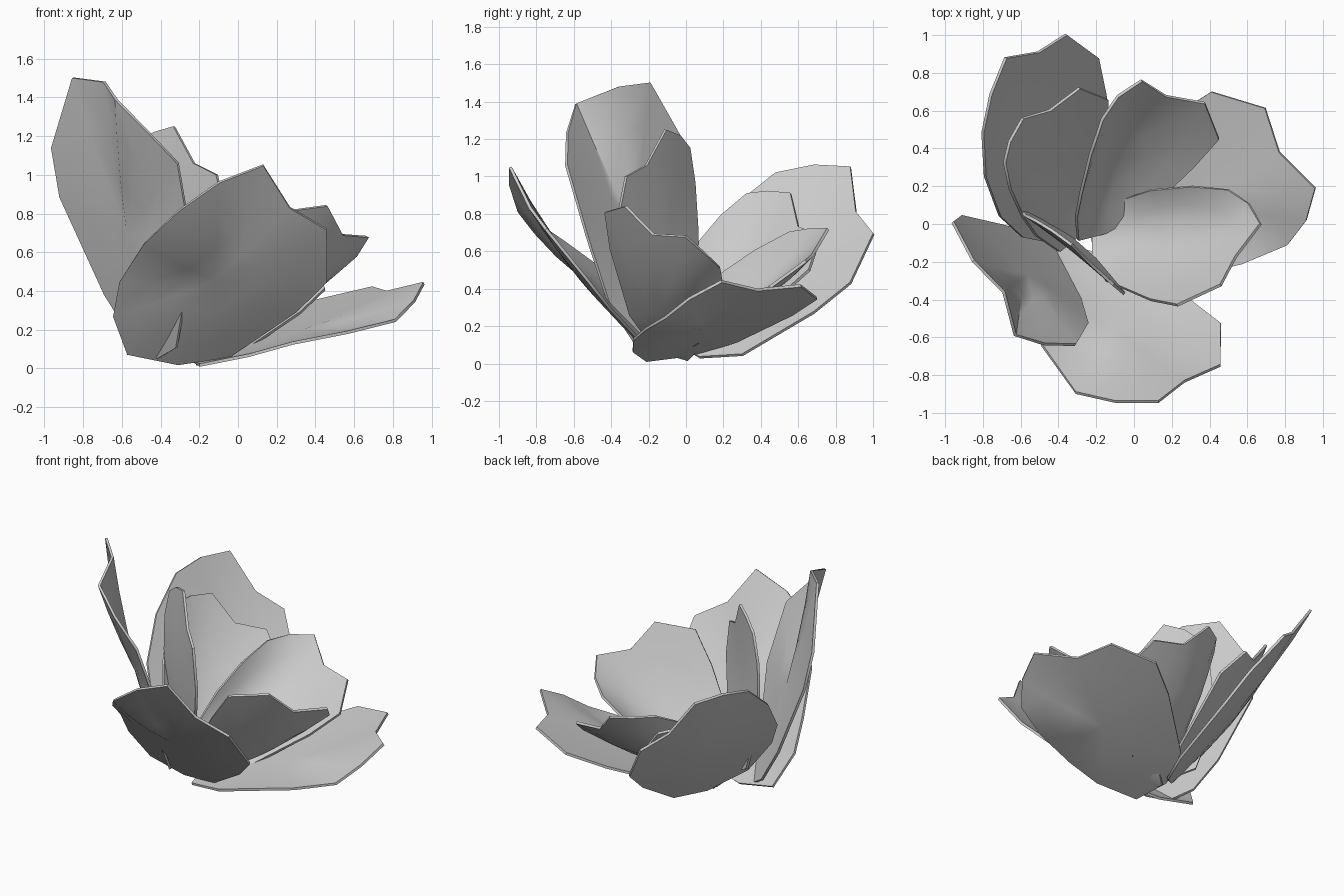
import bpy
from mathutils import Vector

if "Cube" in bpy.data.objects:
    bpy.data.objects.remove(bpy.data.objects["Cube"])

# Shared ragged petal outline: (across, along, curl outward), widest at along = 0.41
OUTLINE = [(0, -.02, 0), (.45, .02, 0), (.85, .257, 0), (1, .41, 0), (.81, .683, 0), (.41, .80, 0),
           (0, 1, 0), (-.39, .96, .05), (-.72, .86, .1), (-.93, .65, .05), (-1, .41, 0),
           (-.9, .23, 0), (-.56, .03, 0)]
# Taller outline that is widest near the top
TALL = [(0, -.02, 0), (.35, .03, 0), (.65, .2, 0), (.9, .45, -.04), (1, .73, 0), (.75, .86, .08),
        (.45, .97, .13), (0, 1, 0), (-.5, 1, 0), (-1, .73, 0), (-1, .55, 0), (-.6, .2, 0), (-.3, .03, 0)]
AXIS = Vector((0, 0, .9))


def petal(name, base, tip, left, right, bow, curl=0, outline=OUTLINE, wide=.41):
    b, t, l, r = (Vector(p) for p in (base, tip, left, right))
    length, side = t - b, (r - l) / 2
    mid = (l + r) / 2
    out = side.cross(length).normalized()
    if out.dot(mid - AXIS) < 0:
        out = -out

    def rib(v):
        return b + length * v + out * (bow * 4 * v * (1 - v))

    cup = mid - rib(wide)

    def surf(u, v, w):
        return rib(v) + side * u + cup * (u * u) + out * (w * curl)

    # Concentric rings from the petal heart to the rim
    verts, faces, n = [surf(0, .45, 0)], [], len(outline)
    for k in (.35, .7, 1):
        verts += [surf(u * k, .45 + (v - .45) * k, w * k) for u, v, w in outline]
    for i in range(n):
        j = (i + 1) % n
        faces.append((0, 1 + i, 1 + j))
        for a in (1, 1 + n):
            faces.append((a + i, a + n + i, a + n + j, a + j))
    mesh = bpy.data.meshes.new(name)
    mesh.from_pydata([tuple(p) for p in verts], [], faces)
    ob = bpy.data.objects.new(name, mesh)
    bpy.context.collection.objects.link(ob)
    bpy.ops.object.select_all(action='DESELECT')
    bpy.context.view_layer.objects.active = ob
    ob.select_set(True)
    # Thin sheet with a crisp rim
    mod = ob.modifiers.new("thickness", 'SOLIDIFY')
    mod.thickness, mod.offset = .016, 0
    bpy.ops.object.modifier_apply(modifier=mod.name)
    bpy.ops.object.shade_smooth_by_angle(angle=.7)


# Outer petals: base, tip, left and right widest points, outward bow, rim curl
petal("outer_petal_front", (-.3, -.15, .04), (.13, -.94, 1.05), (-.61, -.38, .45), (.46, -.53, .45), .06, 1.6)
petal("outer_petal_left", (-.42, -.15, .08), (-.69, -.36, 1.48), (-.96, .01, 1.14), (-.31, -.64, 1.06), .04, 1,
      TALL, .73)
petal("outer_petal_back", (-.22, .09, .05), (-.68, .88, 1.05), (-.71, .04, .6), (-.19, .88, .43), .05, -.3)
petal("outer_petal_right", (-.22, .02, .05), (.96, .19, .44), (.28, -.28, .13), (.41, .70, .35), .04, .8)

# Inner petals, smaller
petal("inner_petal_front_right", (-.2, -.16, .08), (.67, 0, .68), (.09, .18, .27), (.23, -.43, .81), .05)
petal("inner_petal_back_right", (-.15, -.03, .08), (.04, .76, .72), (-.28, .17, .47), (.45, .45, .41), .05)
petal("inner_petal_back_left", (-.28, -.03, .09), (-.59, .56, .91), (-.59, .04, .62), (-.14, .66, .5), .05)
petal("inner_petal_left", (-.33, -.08, .16), (-.33, -.11, 1.25), (-.59, .06, .72), (-.05, -.37, .75), .03)
